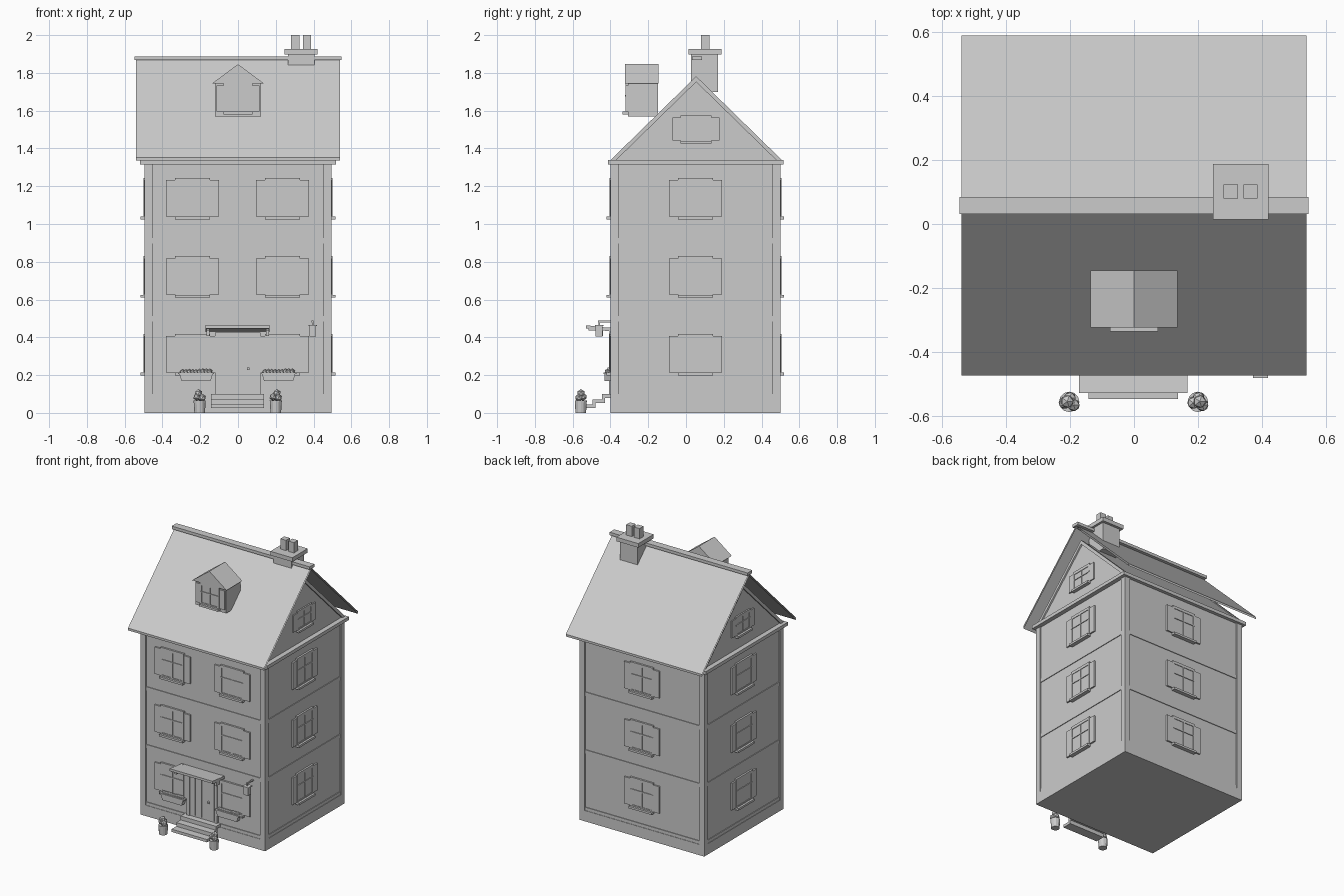
import bpy, bmesh, math, random
from mathutils import Matrix, Vector

if "Cube" in bpy.data.objects:
    bpy.data.objects.remove(bpy.data.objects["Cube"])

random.seed(4)


def make(name, build, matrix=None):
    bm = bmesh.new()
    build(bm)
    if matrix:
        bm.transform(matrix)
    me = bpy.data.meshes.new(name)
    bm.to_mesh(me)
    bm.free()
    ob = bpy.data.objects.new(name, me)
    bpy.context.collection.objects.link(ob)
    return ob


def add_box(bm, x0, x1, y0, y1, z0, z1):
    m = Matrix.Translation(((x0 + x1) / 2, (y0 + y1) / 2, (z0 + z1) / 2)) @ \
        Matrix.Diagonal((x1 - x0, y1 - y0, z1 - z0, 1))
    bmesh.ops.create_cube(bm, size=1, matrix=m)


def boxes(name, items, matrix=None):
    return make(name, lambda bm: [add_box(bm, *b) for b in items], matrix)


def extrude_x(name, profile, x0, x1, caps=True):
    """Extrude a closed (y, z) profile along x."""
    def build(bm):
        a = [bm.verts.new((x0, y, z)) for y, z in profile]
        b = [bm.verts.new((x1, y, z)) for y, z in profile]
        n = len(profile)
        for i in range(n):
            j = (i + 1) % n
            bm.faces.new((a[i], a[j], b[j], b[i]))
        if caps:
            bm.faces.new(a)
            bm.faces.new(b)
        bmesh.ops.recalc_face_normals(bm, faces=bm.faces)
    return make(name, build)


# House body: recessed walls, plinth, corner posts, floor bands, cornice
X, Y0, Y1 = 0.495, -0.4, 0.5
R = 0.008
boxes("walls", [(-X + R, X - R, Y0 + R, Y1 - R, 0.05, 1.32)])
boxes("plinth", [(-X, X, Y0, Y1, 0, 0.077)])
P = 0.042
boxes("corner_posts", [(x, x + P, y, y + P, 0.077, 1.316)
                       for x in (-X, X - P) for y in (Y0, Y1 - P)])
T = 0.003
boxes("floor_bands", [(-X + T, X - T, Y0 + T, Y1 - T, a, b)
                      for a, b in ((0.077, 0.1), (0.485, 0.512), (0.898, 0.926))])
boxes("cornice", [(-0.518, 0.518, -0.414, 0.516, 1.314, 1.338)])

# Attic gable with raised rake trim on both ends
RY = 0.054
extrude_x("attic_gable", [(-0.395, 1.338), (RY, 1.775), (0.5, 1.338)], -0.483, 0.483)
for s, side in ((-1, "left"), (1, "right")):
    extrude_x("gable_trim_" + side,
              [(-0.4, 1.338), (RY, 1.782), (0.508, 1.338), (0.478, 1.338),
               (RY, 1.752), (-0.37, 1.338)], s * 0.47, s * 0.494)

# Open-ended roof shell and ridge cap
extrude_x("roof", [(-0.475, 1.352), (0.057, 1.872), (0.59, 1.352), (0.59, 1.336),
                   (0.057, 1.856), (-0.475, 1.336)], -0.54, 0.54, caps=False)
boxes("ridge_cap", [(-0.547, 0.547, 0.031, 0.084, 1.867, 1.888)])

# Chimney
boxes("chimney_stack", [(0.265, 0.405, 0.026, 0.17, 1.7, 1.9)])
boxes("chimney_cap", [(0.247, 0.421, 0.014, 0.188, 1.897, 1.926)])
boxes("chimney_pots", [(x, x + 0.044, 0.08, 0.124, 1.92, 2.0) for x in (0.281, 0.343)])


# Window in a local frame: outward is -y, origin at bottom centre of glass
def window(name, place, angle, w=0.28, h=0.2):
    m = Matrix.Translation(place) @ Matrix.Rotation(math.radians(angle), 4, 'Z')
    c, f = w * 0.33, 0.012
    bar = h * 0.6
    parts = [(-c, c, -0.001, 0.012, 0, h)]                          # glass
    for s in (-1, 1):
        a, b = sorted((s * c, s * w / 2))
        parts.append((a, b, -0.003, 0.012, 0.004, h - 0.004))        # shutter
        a, b = sorted((s * c, s * (c - f)))
        parts.append((a, b, -0.005, 0.012, 0, h + 0.008))            # jamb
    parts += [(-c, c, -0.005, 0.012, h - f, h + 0.008),
              (-c, c, -0.005, 0.012, 0, f),
              (-0.004, 0.004, -0.004, 0.012, 0, h),
              (-c, c, -0.006, 0.012, bar - 0.004, bar + 0.004),
              (-c, c, -0.02, 0.012, -0.012, 0.003)]                  # sill
    boxes(name, parts, m)


for i, z in enumerate((0.21, 0.622, 1.036)):
    n = "_floor_%d" % (i + 1)
    window("window_front_left" + n, (-0.24, Y0, z), 0)
    window("window_front_right" + n, (0.235, Y0, z), 0)
    window("window_right" + n, (X, 0.05, z), 90)
    window("window_left" + n, (-X, 0.05, z), -90)
    window("window_back" + n, (0, Y1, z), 180)
window("window_attic_right", (0.488, 0.053, 1.437), 90, 0.25, 0.13)
window("window_attic_left", (-0.488, 0.053, 1.437), -90, 0.25, 0.13)

# Dormer: box, gabled roof, window
boxes("dormer_body", [(-0.122, 0.122, -0.308, -0.147, 1.57, 1.75)])


def dormer_roof(bm):
    a, b = [[bm.verts.new(p) for p in ((-0.136, y, 1.745), (0, y, 1.846), (0.136, y, 1.745))]
            for y in (-0.324, -0.146)]
    for i in range(3):
        j = (i + 1) % 3
        bm.faces.new((a[i], a[j], b[j], b[i]))
    bm.faces.new(a)
    bm.faces.new(b)
    bmesh.ops.recalc_face_normals(bm, faces=bm.faces)


make("dormer_roof", dormer_roof)
window("dormer_window", (0, -0.316, 1.592), 0, 0.23, 0.145)

# Front door with planks and handle
boxes("door", [(-0.1, 0.1, -0.402, -0.38, 0.1, 0.41)])
boxes("door_frame", [(-0.122, -0.1, -0.408, -0.38, 0.1, 0.425),
                     (0.1, 0.118, -0.408, -0.38, 0.1, 0.425),
                     (-0.1, 0.1, -0.408, -0.38, 0.405, 0.425)])
boxes("door_planks", [(x - 0.02, x + 0.02, -0.406, -0.39, 0.11, 0.4)
                      for x in (-0.075, -0.025, 0.025, 0.075)])
boxes("door_handle", [(0.047, 0.06, -0.416, -0.4, 0.228, 0.241)])

# Porch canopy and its brackets
extrude_x("porch_canopy", [(-0.53, 0.447), (-0.53, 0.464), (-0.39, 0.448), (-0.39, 0.43)],
          -0.172, 0.168)
boxes("canopy_brackets", [b for x in (-0.168, 0.148) for b in
                          ((x, x + 0.017, -0.515, -0.395, 0.437, 0.452),
                           (x, x + 0.017, -0.48, -0.44, 0.408, 0.445))])

# Door steps as a folded stair profile
extrude_x("door_steps", [(-0.548, 0.025), (-0.548, 0.045), (-0.495, 0.045), (-0.495, 0.072),
                         (-0.445, 0.072), (-0.445, 0.1), (-0.395, 0.1), (-0.395, 0.08),
                         (-0.43, 0.08), (-0.43, 0.052), (-0.48, 0.052), (-0.48, 0.025)],
          -0.143, 0.138)

# Hanging lantern on an arm
boxes("lantern", [(0.39, 0.4, -0.465, -0.39, 0.478, 0.488),
                  (0.378, 0.414, -0.478, -0.442, 0.405, 0.46),
                  (0.373, 0.419, -0.483, -0.437, 0.46, 0.466),
                  (0.392, 0.4, -0.464, -0.456, 0.466, 0.48)])


# Foliage clumps
def blobs(name, items):
    def build(bm):
        for p, r in items:
            bmesh.ops.create_icosphere(bm, subdivisions=1, radius=r,
                                       matrix=Matrix.Translation(p))
    make(name, build)


# Flower boxes under the ground floor windows
for side, x in (("left", -0.222), ("right", 0.215)):
    def trough(bm, x=x):
        add_box(bm, x - 0.09, x + 0.09, -0.432, -0.398, 0.168, 0.212)
        for v in bm.verts:
            if v.co.z < 0.19:
                v.co.x = x + (v.co.x - x) * 0.85
    make("flower_box_" + side, trough)
    boxes("flower_box_rim_" + side, [(x - 0.096, x + 0.096, -0.436, -0.398, 0.205, 0.214)])
    blobs("flowers_" + side, [((x - 0.072 + i * 0.018, -0.416, 0.216 + random.uniform(-.002, .003)),
                               0.016) for i in range(9)])

# Potted plants beside the steps
for side, x in (("left", -0.203), ("right", 0.2)):
    def pot(bm, x=x):
        bmesh.ops.create_cone(bm, cap_ends=True, segments=12, radius1=0.028, radius2=0.032,
                              depth=0.065, matrix=Matrix.Translation((x, -0.557, 0.0325)))
    make("pot_" + side, pot)
    s = 1 if x > 0 else -1
    blobs("pot_plant_" + side,
          [((x + 0.014, -0.567, 0.08), 0.021), ((x - 0.014, -0.56, 0.085), 0.021),
           ((x + 0.002, -0.545, 0.085), 0.021), ((x + s * 0.006, -0.556, 0.104), 0.022)])
